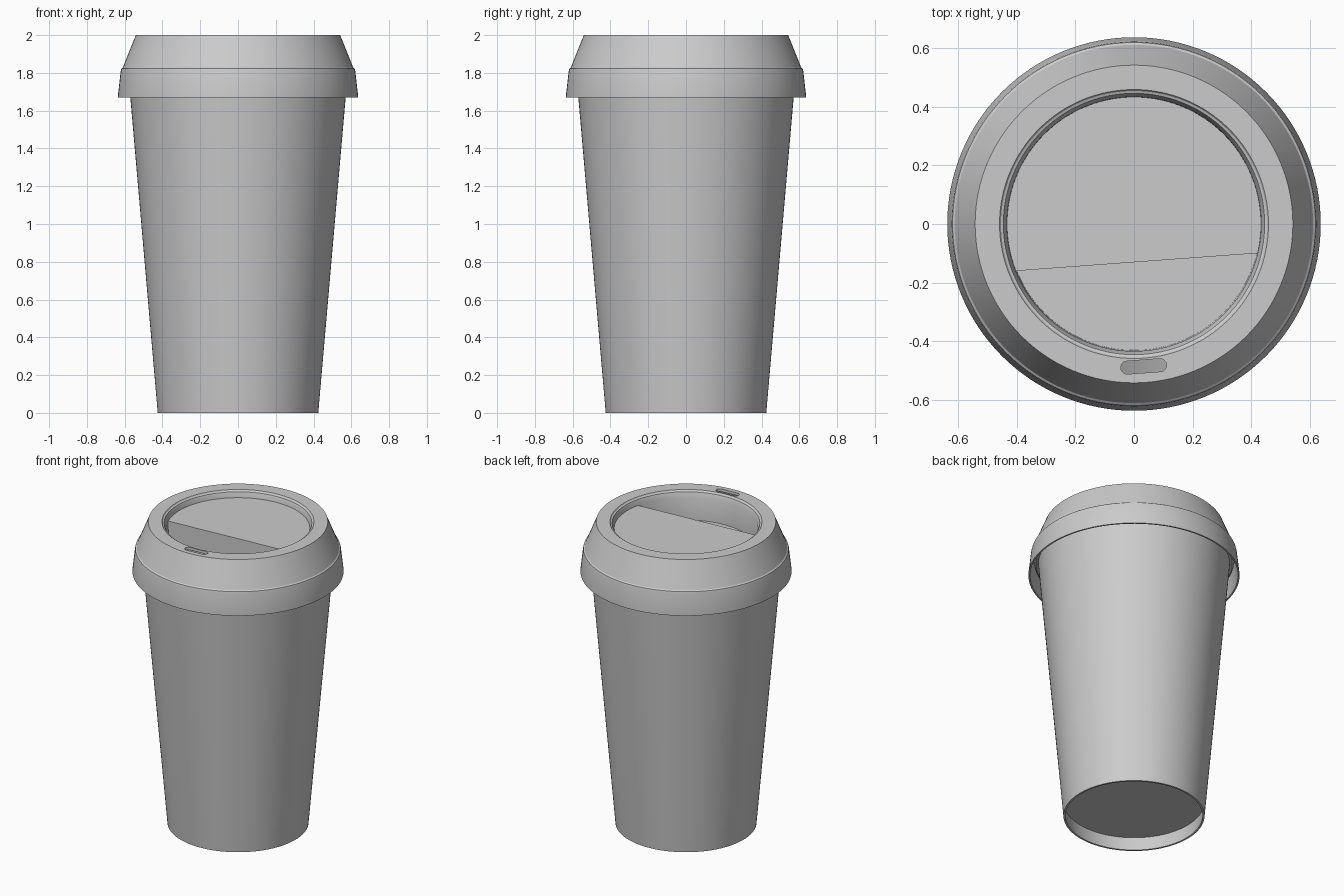
import bpy, bmesh, math
from mathutils import Matrix, Vector

if "Cube" in bpy.data.objects:
    bpy.data.objects.remove(bpy.data.objects["Cube"])

SEG = 128
TILT = math.radians(4.2)          # small turn of the lid details

grey = bpy.data.materials.new("light_grey")
grey.diffuse_color = (0.6, 0.6, 0.6, 1)
grey.use_nodes = True
grey.node_tree.nodes["Principled BSDF"].inputs["Base Color"].default_value = grey.diffuse_color


def finish(name, bm):
    bmesh.ops.remove_doubles(bm, verts=bm.verts, dist=1e-5)
    bmesh.ops.recalc_face_normals(bm, faces=bm.faces)
    me = bpy.data.meshes.new(name)
    bm.to_mesh(me)
    bm.free()
    me.materials.append(grey)
    ob = bpy.data.objects.new(name, me)
    bpy.context.collection.objects.link(ob)
    return ob


def lathe(name, profile):
    """Spin an (r, z) profile, from axis to axis, into a closed shell."""
    bm = bmesh.new()
    vs = [bm.verts.new((r, 0, z)) for r, z in profile]
    es = [bm.edges.new(p) for p in zip(vs, vs[1:])]
    bmesh.ops.spin(bm, geom=vs + es, cent=(0, 0, 0), axis=(0, 0, 1),
                   angle=math.tau, steps=SEG, use_duplicate=False)
    return finish(name, bm)


def prism(name, outline, z0, z1):
    """Extrude a closed 2D outline between two heights."""
    bm = bmesh.new()
    f = bm.faces.new([bm.verts.new((x, y, z0)) for x, y in outline])
    up = bmesh.ops.extrude_face_region(bm, geom=[f])["geom"]
    bmesh.ops.translate(bm, vec=(0, 0, z1 - z0),
                        verts=[v for v in up if isinstance(v, bmesh.types.BMVert)])
    return finish(name, bm)


def activate(ob):
    bpy.ops.object.select_all(action='DESELECT')
    ob.select_set(True)
    bpy.context.view_layer.objects.active = ob


# Cup: raised base, tapered wall, rolled rim, hollow inside
cup = lathe("cup", [
    (0, 0.09), (0.421, 0.09), (0.413, 0), (0.425, 0), (0.577, 1.75),
    (0.592, 1.752), (0.602, 1.765), (0.602, 1.78), (0.592, 1.793), (0.578, 1.795),
    (0.568, 1.78), (0.425, 0.105), (0, 0.105)])

# Lid: sunken well, flat top ring, sloped shoulder, flared skirt, hollow under
lid = lathe("lid", [
    (0, 1.81), (0.43, 1.81), (0.433, 1.958), (0.445, 1.99), (0.453, 1.993),
    (0.458, 2.0), (0.541, 2.0), (0.61, 1.828), (0.618, 1.822), (0.621, 1.81),
    (0.636, 1.677), (0.636, 1.67), (0.626, 1.67), (0.612, 1.81),
    (0.6, 1.82), (0.532, 1.982), (0.452, 1.982), (0.44, 1.8), (0, 1.8)])

# Sip slot, cut through the top ring
turn = Matrix.Rotation(TILT, 2)
slot = []
for side in (1, -1):
    for i in range(13):
        a = side * math.pi / 2 * (i / 6 - 1) if side == 1 else math.pi / 2 * (i / 6 + 1)
        p = turn @ Vector((side * 0.056 + 0.022 * math.cos(a), 0.022 * math.sin(a)))
        slot.append((p.x + 0.033, p.y - 0.485))
cutter = prism("slot_cutter", slot, 1.9, 2.1)
cutter.hide_render = True
mod = lid.modifiers.new("slot", 'BOOLEAN')
mod.operation = 'DIFFERENCE'
mod.solver = 'EXACT'
mod.object = cutter
activate(lid)
bpy.ops.object.modifier_apply(modifier=mod.name)
bpy.data.objects.remove(cutter)

# Raised floor filling the back of the well, ending in a straight step
r, off = 0.4325, -0.13
a0 = math.asin(off / r)
floor = []
for i in range(97):
    a = a0 + (math.pi - 2 * a0) * i / 96
    p = turn @ Vector((r * math.cos(a), r * math.sin(a)))
    floor.append((p.x, p.y))
plateau = prism("lid_raised_floor", floor, 1.805, 1.957)

for ob in (cup, lid, plateau):
    activate(ob)
    bpy.ops.object.shade_smooth_by_angle(angle=math.radians(25))
